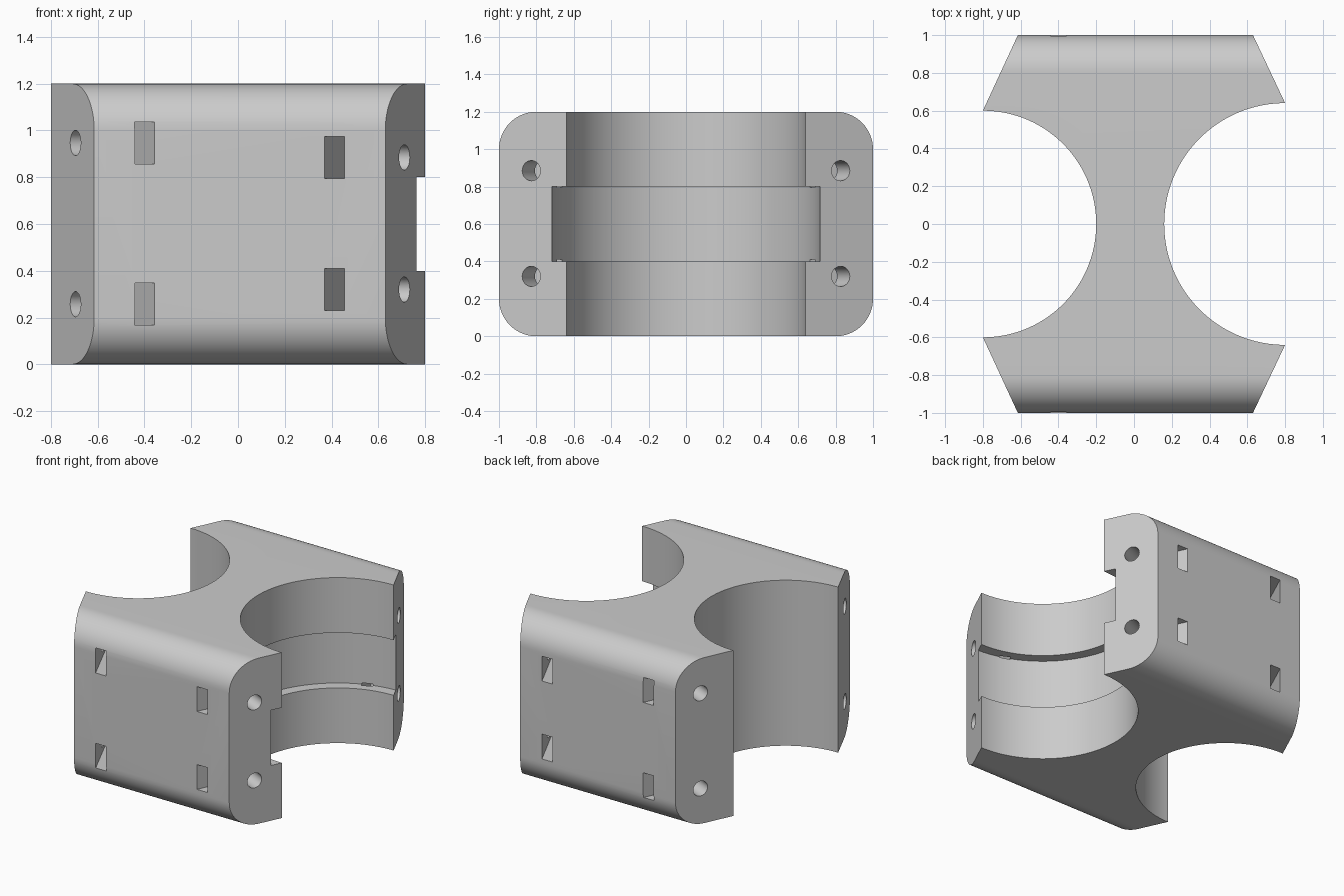
import bpy, bmesh
from math import cos, sin, pi, radians
from mathutils import Matrix, Vector

if "Cube" in bpy.data.objects:
    bpy.data.objects.remove(bpy.data.objects["Cube"], do_unlink=True)

HEIGHT = 1.2
CORNER = 0.2


def make_object(name, bm):
    bmesh.ops.recalc_face_normals(bm, faces=bm.faces)
    mesh = bpy.data.meshes.new(name)
    bm.to_mesh(mesh)
    bm.free()
    obj = bpy.data.objects.new(name, mesh)
    bpy.context.collection.objects.link(obj)
    return obj


def prism(name, points, offset):
    """Extrude a closed outline along the offset vector."""
    bm = bmesh.new()
    face = bm.faces.new([bm.verts.new(p) for p in points])
    result = bmesh.ops.extrude_face_region(bm, geom=[face], use_keep_orig=True)
    moved = [v for v in result["geom"] if isinstance(v, bmesh.types.BMVert)]
    bmesh.ops.translate(bm, verts=moved, vec=offset)
    return make_object(name, bm)


def cylinder(name, radius, depth, matrix, segments):
    bm = bmesh.new()
    bmesh.ops.create_cone(bm, cap_ends=True, segments=segments, radius1=radius,
                          radius2=radius, depth=depth, matrix=matrix)
    return make_object(name, bm)


def box(name, matrix):
    bm = bmesh.new()
    bmesh.ops.create_cube(bm, size=1, matrix=matrix)
    return make_object(name, bm)


def combine(target, tool, operation):
    """Apply a boolean and discard the tool."""
    tool.hide_render = True
    mod = target.modifiers.new("cut", "BOOLEAN")
    mod.operation, mod.object, mod.solver = operation, tool, "EXACT"
    bpy.ops.object.select_all(action="DESELECT")
    bpy.context.view_layer.objects.active = target
    target.select_set(True)
    bpy.ops.object.modifier_apply(modifier=mod.name)
    bpy.data.objects.remove(tool, do_unlink=True)


# Body: rounded side profile swept across the width
profile = []
for i, (cy, cz) in enumerate([(1, 1), (-1, 1), (-1, -1), (1, -1)]):
    for k in range(17):
        a = pi / 2 * (i + k / 16)
        profile.append((-1, cy * (1 - CORNER) + CORNER * cos(a),
                        HEIGHT / 2 + cz * (HEIGHT / 2 - CORNER) + CORNER * sin(a)))
body = prism("clamp_body", profile, (2, 0, 0))

# Slanted ends: trim to the plan outline, which runs on into the bores
left, right = -0.615, 0.63
left_slope, right_slope = -0.185 / 0.4, 0.17 / 0.36
plan = []
for edge, slope in ((right, right_slope), (left, left_slope)):
    ends = [(edge - slope * 0.2, 1.2), (edge + slope * 0.6, 0.4)]
    column = ends + [(x, -y) for x, y in reversed(ends)]
    plan += column if edge > 0 else column[::-1]
combine(body, prism("plan_cutter", [(x, y, -0.1) for x, y in plan],
                    (0, 0, HEIGHT + 0.2)), "INTERSECT")

# Tube bores, and the wider groove in one of them
for x, radius, depth in ((-0.8, 0.6, 1.6), (0.8, 0.64, 1.6), (0.8, 0.717, 0.4)):
    combine(body, cylinder("bore_cutter", radius, depth,
                           Matrix.Translation((x, 0, HEIGHT / 2)), 160), "DIFFERENCE")

# Bolt holes square to the slanted ends, with nut slots parallel to them
for edge, slope, heights, slot_x in (
        (right, right_slope, (0.32, 0.885), 0.412),
        (left, left_slope, (0.257, 0.947), -0.399)):
    for f in (-1, 1):
        inward = Vector((slope, -f, 0)).normalized()
        normal = Vector((1 if edge > 0 else -1, f * abs(slope), 0)).normalized()
        hole = Vector((edge + slope * 0.173, f * 0.827, 0))
        mouth = Vector((slot_x, f, 0))
        setback = (hole - mouth).dot(normal)
        reach = (hole - mouth).dot(inward) + 0.09
        turn = Matrix((inward, normal, (0, 0, 1))).transposed().to_4x4()
        for z in heights:
            up = Vector((0, 0, z))
            start, end = mouth - inward * 0.1, mouth + inward * reach
            slot = (Matrix.Translation((start + end) / 2 + up) @ turn
                    @ Matrix.Diagonal((reach + 0.1, 0.077, 0.18, 1)))
            combine(body, box("slot_cutter", slot), "DIFFERENCE")
            length = setback + 0.1
            axis = (Matrix.Translation(hole + normal * (0.1 - length / 2) + up)
                    @ normal.to_track_quat("Z", "Y").to_matrix().to_4x4())
            combine(body, cylinder("hole_cutter", 0.054, length, axis, 40), "DIFFERENCE")

# Grey plastic
grey = bpy.data.materials.new("light_grey")
grey.use_nodes = True
colour = (0.6, 0.6, 0.6, 1)
grey.diffuse_color = colour
grey.node_tree.nodes["Principled BSDF"].inputs["Base Color"].default_value = colour
body.data.materials.clear()
body.data.materials.append(grey)
for poly in body.data.polygons:
    poly.material_index = 0

bpy.context.view_layer.objects.active = body
body.select_set(True)
bpy.ops.object.shade_smooth_by_angle(angle=radians(25))
